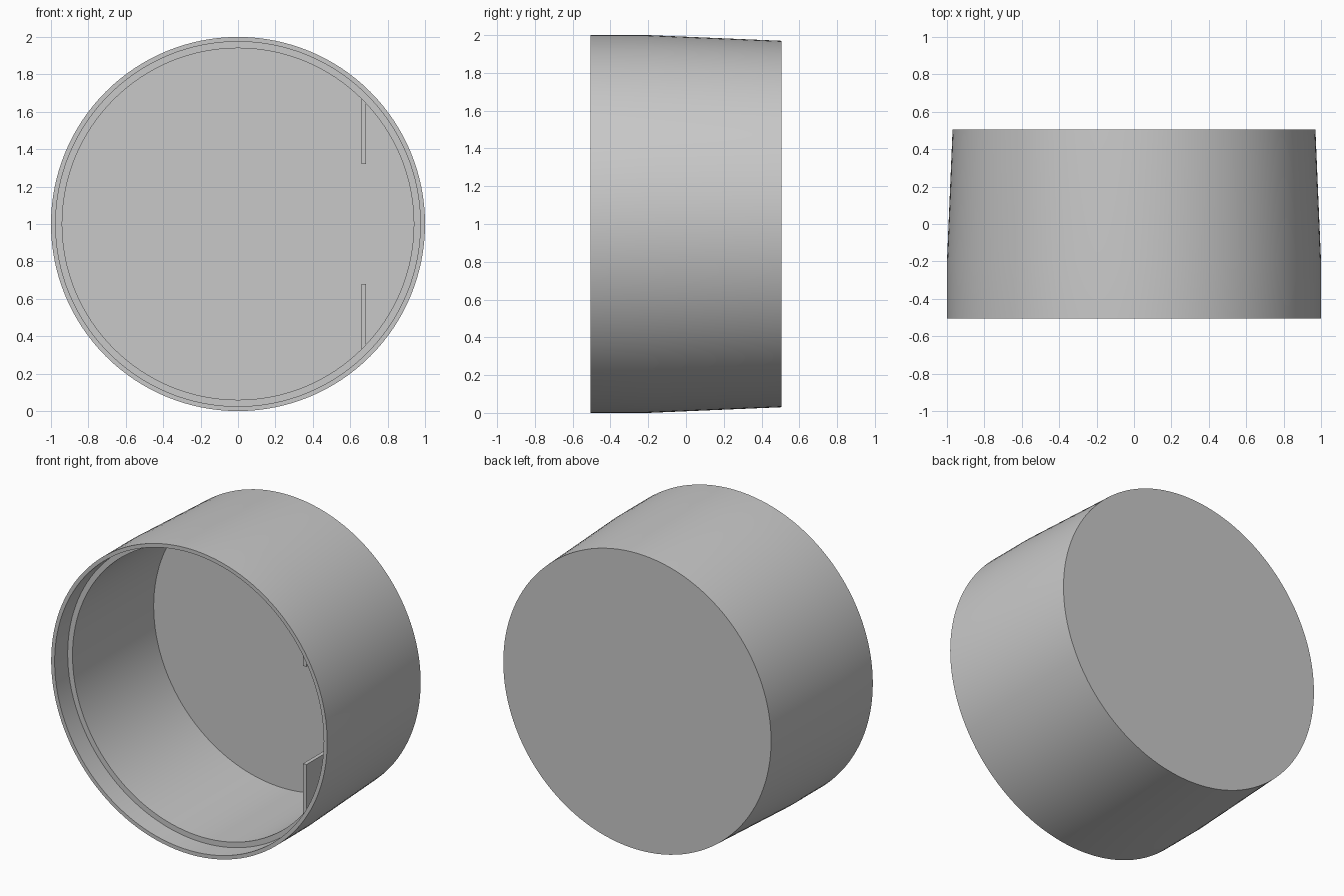
import bpy
import bmesh
import math
from mathutils import Vector

if "Cube" in bpy.data.objects:
    bpy.data.objects.remove(bpy.data.objects["Cube"], do_unlink=True)

# Single plain material
grey = bpy.data.materials.new("light_grey")
grey.use_nodes = True
colour = (0.58, 0.58, 0.58, 1)
grey.diffuse_color = colour
grey.node_tree.nodes["Principled BSDF"].inputs["Base Color"].default_value = colour

FRONT, BACK = -0.505, 0.505
LEDGE, FLOOR = -0.37, 0.47
BORE = 0.94


def add_object(name, bm):
    bmesh.ops.recalc_face_normals(bm, faces=bm.faces)
    mesh = bpy.data.meshes.new(name)
    bm.to_mesh(mesh)
    bm.free()
    mesh.materials.append(grey)
    obj = bpy.data.objects.new(name, mesh)
    bpy.context.collection.objects.link(obj)
    return obj


# Cup body: closed (radius, y) profile turned about the y axis
profile = [(0, BACK), (0.97, BACK), (1, -0.2), (1, FRONT),
           (0.975, FRONT), (0.975, LEDGE), (BORE, LEDGE),
           (BORE, FLOOR), (0, FLOOR)]
centre = Vector((0, 0, 1))
bm = bmesh.new()
verts = [bm.verts.new((r, y, 1)) for r, y in profile]
edges = [bm.edges.new(pair) for pair in zip(verts, verts[1:])]
bmesh.ops.spin(bm, geom=verts + edges, cent=centre, axis=(0, 1, 0),
               angle=math.tau, steps=128)
bmesh.ops.remove_doubles(bm, verts=bm.verts, dist=0.0001)
body = add_object("cup_body", bm)
bpy.ops.object.select_all(action="DESELECT")
body.select_set(True)
bpy.context.view_layer.objects.active = body
bpy.ops.object.shade_smooth_by_angle(angle=math.radians(30))


# Two thin ribs on the left, set into the wall and the floor
def rib(name, side):
    low = Vector((0.66, -0.27, 1 + side * 0.32))
    high = Vector((0.685, FLOOR + 0.01, 1 + side * 0.675))
    bm = bmesh.new()
    bmesh.ops.create_cube(bm, size=1)
    size = high - low
    bmesh.ops.scale(bm, vec=[abs(s) for s in size], verts=bm.verts)
    bmesh.ops.translate(bm, vec=(low + high) / 2, verts=bm.verts)
    add_object(name, bm)


rib("upper_rib", 1)
rib("lower_rib", -1)
